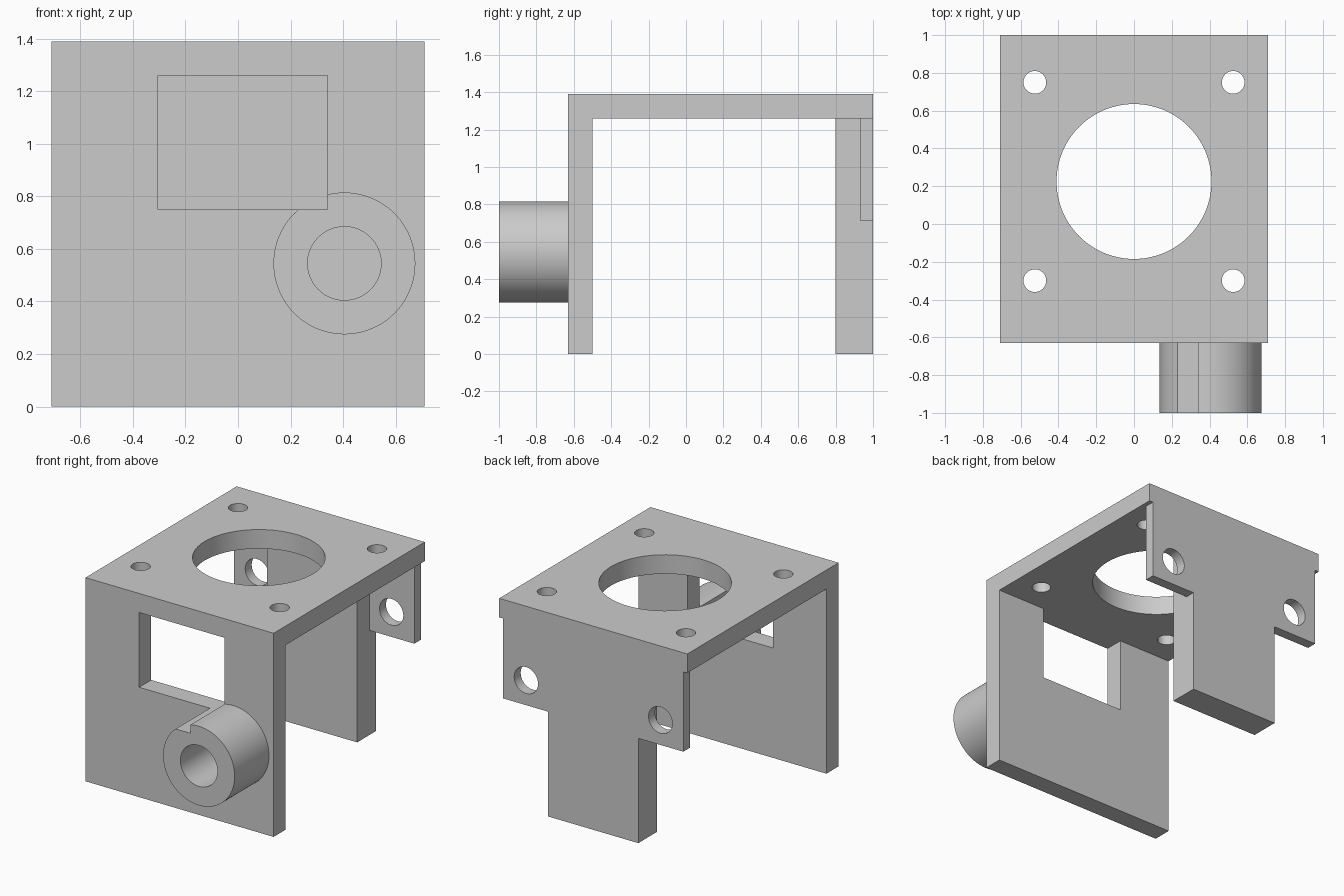
import bpy
import bmesh
from math import radians
from mathutils import Matrix, Vector

if "Cube" in bpy.data.objects:
    bpy.data.objects.remove(bpy.data.objects["Cube"], do_unlink=True)

grey = bpy.data.materials.new("plain grey")
grey.use_nodes = True
GREY = (0.6, 0.6, 0.6, 1)
grey.diffuse_color = GREY
grey.node_tree.nodes["Principled BSDF"].inputs["Base Color"].default_value = GREY


def make_object(name, bm):
    bmesh.ops.recalc_face_normals(bm, faces=bm.faces[:])
    mesh = bpy.data.meshes.new(name)
    bm.to_mesh(mesh)
    bm.free()
    mesh.materials.append(grey)
    obj = bpy.data.objects.new(name, mesh)
    bpy.context.collection.objects.link(obj)
    return obj


def box(name, low, high):
    low, high = Vector(low), Vector(high)
    bm = bmesh.new()
    bmesh.ops.create_cube(bm, size=1, matrix=Matrix.Translation((low + high) / 2)
                          @ Matrix.Diagonal((high - low).to_4d()))
    return make_object(name, bm)


def cylinder(name, centre, radius, depth, axis="Z", sides=64):
    bm = bmesh.new()
    turn = Matrix.Rotation(radians(90), 4, "X") if axis == "Y" else Matrix()
    bmesh.ops.create_cone(bm, cap_ends=True, segments=sides, radius1=radius,
                          radius2=radius, depth=depth,
                          matrix=Matrix.Translation(centre) @ turn)
    return make_object(name, bm)


def activate(obj):
    bpy.ops.object.select_all(action="DESELECT")
    obj.select_set(True)
    bpy.context.view_layer.objects.active = obj


def cut(target, cutter, keep=False):
    activate(target)
    mod = target.modifiers.new("cut", "BOOLEAN")
    mod.operation, mod.solver, mod.object = "DIFFERENCE", "EXACT", cutter
    bpy.ops.object.modifier_apply(modifier=mod.name)
    if not keep:
        bpy.data.objects.remove(cutter, do_unlink=True)


# Main dimensions
HALF, TOP, UNDER = 0.71, 1.39, 1.26
FRONT, FRONT_IN, LEG_IN, EAR_IN, BACK = -0.63, -0.5, 0.8, 0.93, 1.0
LEG, EAR, EAR_LOW = 0.34, 0.68, 0.715

# Bracket: a bridge profile extruded across the width
profile = [(FRONT, 0), (FRONT_IN, 0), (FRONT_IN, UNDER), (LEG_IN, UNDER),
           (LEG_IN, 0), (BACK, 0), (BACK, TOP), (FRONT, TOP)]
bm = bmesh.new()
face = bm.faces.new([bm.verts.new((-HALF, y, z)) for y, z in profile])
side = bmesh.ops.extrude_face_region(bm, geom=[face])["geom"]
bmesh.ops.translate(bm, vec=(2 * HALF, 0, 0),
                    verts=[v for v in side if isinstance(v, bmesh.types.BMVert)])
bracket = make_object("bracket", bm)

# Back wall: narrow leg with a thin drilled ear on each side
for s in (-1, 1):
    def side_box(x, y0, y1, z):
        return box("cutter", (min(s * x, s), y0, -0.1), (max(s * x, s), y1, z))
    cut(bracket, side_box(LEG, 0.7, EAR_IN, UNDER))
    cut(bracket, side_box(LEG, 0.7, 1.1, EAR_LOW))
    cut(bracket, side_box(EAR, 0.7, 1.1, UNDER))
    cut(bracket, cylinder("cutter", (s * 0.507, BACK, 0.885), 0.09, 0.3, "Y", 48))

# Top plate: large opening and four mounting holes
cut(bracket, cylinder("cutter", (0, 0.225, TOP), 0.41, 0.5, sides=96))
for x in (-0.525, 0.525):
    for y in (-0.3, 0.75):
        cut(bracket, cylinder("cutter", (x, y, TOP), 0.06, 0.5, sides=48))

# Front boss: bored tube
boss = cylinder("boss", (0.405, (FRONT - 1) / 2, 0.545), 0.27, FRONT + 1, "Y", 96)
cut(boss, cylinder("cutter", (0.405, -0.8, 0.545), 0.14, 0.8, "Y"))

# Window through the front wall, which also notches the boss
window = box("window_cutter", (-0.305, -1.1, 0.75), (0.34, -0.4, UNDER))
window.hide_render = True
cut(boss, window, keep=True)
cut(bracket, window)

for obj in (bracket, boss):
    activate(obj)
    bpy.ops.object.shade_smooth_by_angle(angle=radians(30))
